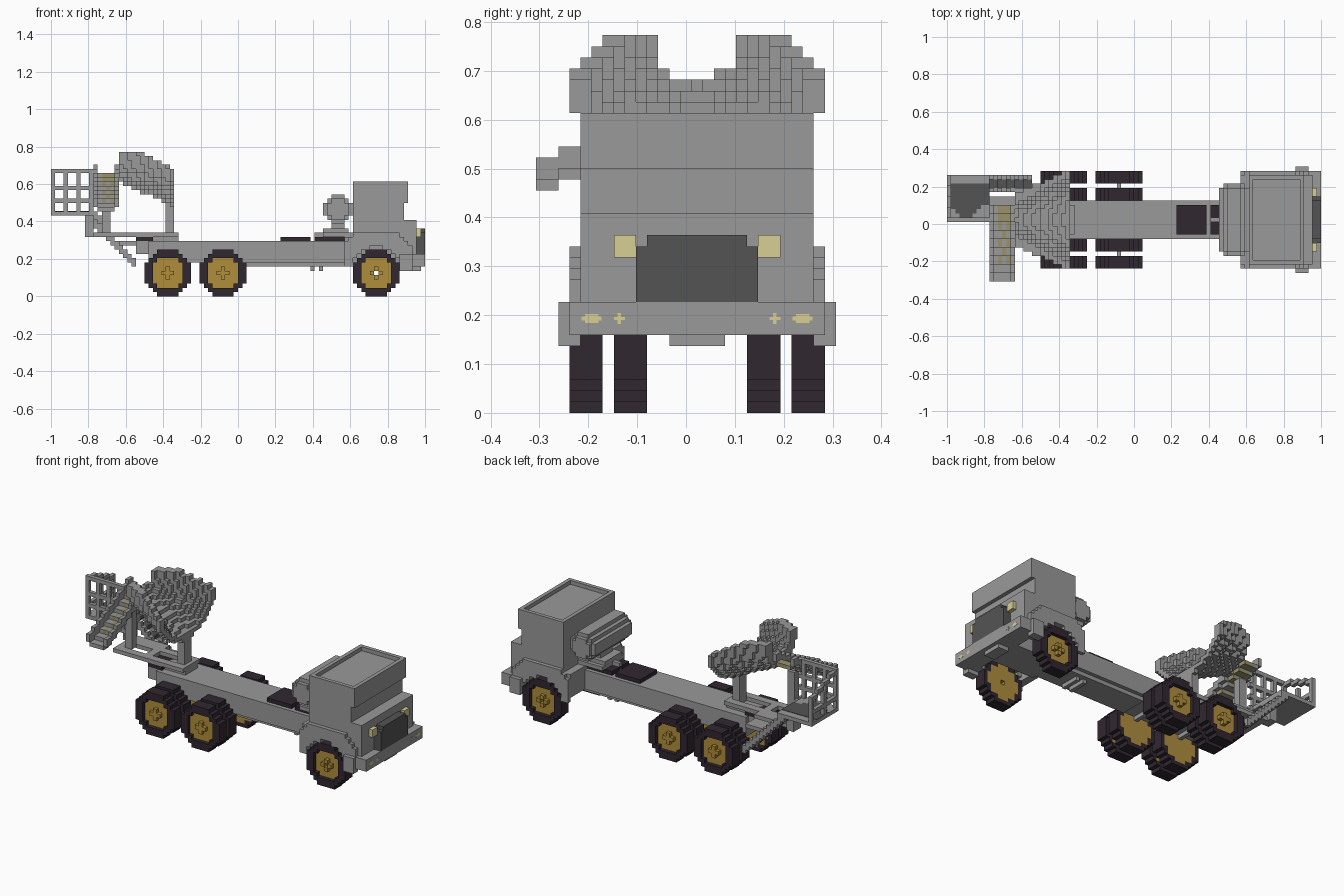
import bpy, bmesh
from mathutils import Vector

cube = bpy.data.objects.get("Cube")
if cube:
    bpy.data.objects.remove(cube, do_unlink=True)

U = 2 / 88                       # block size
MID = 14.5                       # truck centre line, in blocks
ORIGIN = Vector((44, 13.5, 0))


def material(name, r, g, b):
    m = bpy.data.materials.new(name)
    m.use_nodes = True
    m.diffuse_color = (r, g, b, 1)
    m.node_tree.nodes["Principled BSDF"].inputs["Base Color"].default_value = (r, g, b, 1)
    return m


GREY = material("body grey", .32, .32, .32)
DARK = material("dark grey", .088, .088, .088)
TYRE = material("tyre black", .03, .021, .03)
GOLD = material("hub gold", .43, .27, .045)
LAMP = material("lamp cream", .68, .62, .3)
DUST = material("dusty olive", .32, .29, .15)


def blocks(name, xr, yr, zr, mats, rule):
    """Block solid: rule gives a material slot, or None for empty."""
    cells = {}
    for i in range(*xr):
        for j in range(*yr):
            for k in range(*zr):
                slot = rule(i, j, k)
                if slot is not None:
                    cells[i, j, k] = slot
    bm = bmesh.new()
    verts = {}

    def vert(p):
        if p not in verts:
            verts[p] = bm.verts.new((Vector(p) - ORIGIN) * U)
        return verts[p]

    for c, slot in cells.items():
        for a in range(3):
            for side in (0, 1):
                n = list(c)
                n[a] += 2 * side - 1
                if tuple(n) in cells:
                    continue
                loop = []
                for s, t in ((0, 0), (1, 0), (1, 1), (0, 1)):
                    p = list(c)
                    p[a] += side
                    p[(a + 1) % 3] += s
                    p[(a + 2) % 3] += t
                    loop.append(vert(tuple(p)))
                f = bm.faces.new(loop if side else loop[::-1])
                f.material_index = slot
    bmesh.ops.dissolve_limit(bm, angle_limit=.01, verts=bm.verts[:],
                             edges=bm.edges[:], delimit={'MATERIAL'})
    me = bpy.data.meshes.new(name)
    bm.to_mesh(me)
    bm.free()
    for m in mats:
        me.materials.append(m)
    bpy.context.collection.objects.link(bpy.data.objects.new(name, me))


def box(name, x0, x1, y0, y1, z0, z1, mat=GREY):
    bpy.ops.mesh.primitive_cube_add(size=1)
    ob = bpy.context.object
    ob.name = name
    lo, hi = Vector((x0, y0, z0)), Vector((x1, y1, z1))
    ob.location = ((lo + hi) / 2 - ORIGIN) * U
    ob.scale = (hi - lo) * U
    ob.data.materials.append(mat)


def pair(name, x0, x1, y0, y1, z0, z1, mat=GREY):
    box("right_" + name, x0, x1, y0, y1, z0, z1, mat)
    box("left_" + name, x0, x1, 2 * MID - y1, 2 * MID - y0, z0, z1, mat)


# Wheels: recessed hub with a raised cross outside, wider flat disc inside
FRONT = 76
def wheel(name, cx, y0, outer, hole):
    inner = 2 * y0 + 2 - outer

    def rule(i, j, k):
        dx, dz = abs(i - cx), abs(k - 5)
        d = dx * dx + dz * dz
        if d > 30 or (hole and d == 0):
            return None
        if d > (18 if j == inner else 13):
            return 0
        return None if j == outer and d > 1 else 1
    blocks(name, (cx - 5, cx + 6), (y0, y0 + 3), (0, 11), [TYRE, GOLD], rule)


for cx, axle in ((27, "rear"), (40, "middle"), (FRONT, "front")):
    wheel(axle + "_wheel_right", cx, 3, 3, axle == "front")
    wheel(axle + "_wheel_left", cx, 23, 25, axle == "front")
    if axle != "front":
        wheel(axle + "_inner_wheel_right", cx, 7, 7, False)
        wheel(axle + "_inner_wheel_left", cx, 19, 21, False)
        box(axle + "_axle", cx, cx + 1, 5, 24, 7, 8)

# Chassis
box("chassis", 23, 72, 10, 19, 8, 13)
box("chassis_tail", 20, 23, 11, 18, 10, 13)
box("chassis_keel", 45, 72, 11, 18, 7, 8)
for x in (61, 63):
    box("hanging_bracket", x, x + 1, 12, 17, 6, 8)
box("deck_plate", 54, 61, 11, 18, 13, 14, TYRE)
pair("engine_plate", 62, 69, 11, 14, 13, 14, TYRE)
box("rear_plate", 20, 24, 11, 18, 13, 14, TYRE)


# Cab with wheel wells, an open underside and a recessed roof
def from_front_wheel(i, k):
    return ((i - FRONT) ** 2 + (k - 5) ** 2) ** .5


def cab_rule(i, j, k):
    if k < 13 and not 10 <= j < 19 and from_front_wheel(i, k) < 6.3:
        return None
    if k < 12 and i < 83 and 6 <= j < 23 and not 10 <= j < 19:
        return None
    if k >= 18 and i >= (84 if k >= 22 else 83):
        return None
    if k == 26 and 72 <= i < 83 and 5 <= j < 24:
        return None
    return 0


def fender_rule(i, j, k):
    return 0 if 6.3 <= from_front_wheel(i, k) <= 10.3 else None


blocks("cab", (71, 86), (4, 25), (7, 27), [GREY], cab_rule)
blocks("right_fender", (69, 85), (3, 4), (7, 15), [GREY], fender_rule)
blocks("left_fender", (69, 85), (25, 26), (7, 15), [GREY], fender_rule)
box("cab_back_step", 69, 71, 4, 25, 8, 14)

# Nose
box("bumper", 84, 88, 3, 26, 7, 10)
pair("bumper_wing", 82, 85, 2, 4, 6, 10)
box("bumper_lip", 84, 87, 12, 17, 6, 7)
box("grille", 86, 88, 9, 20, 10, 15, DARK)
box("grille_top", 86, 88, 10, 19, 15, 16, DARK)
pair("headlight", 86, 87, 7, 9, 14, 16, LAMP)
pair("fog_lamp", 88, 88.04, 4.1, 5.9, 8.3, 8.7, LAMP)
pair("fog_lamp_core", 88, 88.05, 4.4, 5.6, 8.1, 8.9, LAMP)
pair("marker_lamp", 88, 88.04, 7, 8, 8.35, 8.65, LAMP)
pair("marker_lamp_core", 88, 88.05, 7.35, 7.65, 8, 9, LAMP)


# Water tank behind the cab
def tank_rule(i, j, k):
    r = 12.5 if 7 <= j < 22 else 6
    return 0 if (i - 67) ** 2 + (k - 20) ** 2 <= r else None


blocks("water_tank", (64, 71), (6, 23), (17, 24), [GREY], tank_rule)
box("tank_base", 64, 71, 10, 19, 14, 15)
box("tank_saddle", 64, 70, 11, 18, 15, 16)
box("tank_neck", 66, 69, 12, 17, 16, 18)
box("tank_step", 62, 64, 14, 15, 14, 15)


# Half-funnel hopper, open on top
def hopper_rule(i, j, k):
    t = (i + .5 - 16) / 13
    rim = round(34 - max(0, i - 20) * .45)
    radius, depth = 6.2 + 5.5 * t, rim - 27 + 6 * t
    wall = 2.7 - 1.2 * t
    dy, dz = j + .5 - MID, rim - k - .5
    if dz < 0 or (dy / radius) ** 2 + (dz / depth) ** 2 > 1:
        return None
    inner = (dy / (radius - wall)) ** 2 + (dz / (depth - wall)) ** 2
    return 0 if inner > 1 else None


blocks("hopper", (16, 29), (3, 26), (20, 34), [GREY], hopper_rule)


# Discharge chute sloping down to the side, dustiest at its upper end
def chute_rule(i, j, k):
    h = k - 20 - j // 2
    if not 0 <= h < 3 or (h == 0 and i in (10, 15)):
        return None
    if h > 0 and 11 <= i < 15:
        return None
    dusty = h == 0 and j > 3 and 12 <= i < 15 and (j > 13 or (i + j // 2) % 2 == 0)
    return 1 if dusty else 0


blocks("chute", (10, 16), (0, 18), (20, 31), [GREY, DUST], chute_rule)

# Subframe below the hopper
box("hopper_post", 27, 29, 13, 16, 13, 23)
pair("subframe_rail", 10, 30, 11, 13, 14, 15)
for x in (10, 18, 28):
    box("subframe_crossbar", x, x + 2, 11, 18, 14, 15)
box("subframe_foot", 20, 30, 12, 17, 13, 14)
for x in range(9, 14):
    box("subframe_brace", x, x + 1, 14, 15, 28 - x, 30 - x)
box("chute_post", 12, 14, 13, 15, 15, 26)

# Service platform with a dark tread plate, rails on the inner side and the back
box("platform", 0, 10, 14, 25, 19, 20)
box("platform_tread", 0, 10, 18, 23, 20, 20.1, DARK)
for row, half in enumerate((3.5, 2.5, 1.5)):
    box("platform_tread_arch", 4.5 - half, 4.5 + half, 17 - row, 18 - row, 20, 20.1, DARK)
for z in (22, 25, 29):
    box("platform_inner_rail", 0, 11, 14, 15, z, z + 1)
for x in (0, 3, 6, 9):
    box("platform_inner_post", x, x + 1, 14, 15, 19, 30)
for n in range(4):
    y = 15 + 2.5 * n
    box("platform_back_rail", 0, 1, y, y + 2.5, 28.5 - n, 29.5 - n)
box("platform_back_mid_rail", 0, 1, 15, 25, 22, 23)
for y in (19, 24):
    box("platform_back_post", 0, 1, y, y + 1, 19, 26)

# Ladder stepping down from the platform
for n in range(12):
    x, z = 8 + n, 18 - n
    for y in (21, 24):
        box("ladder_rail", x, x + 1, y, y + 1, z, z + 2)
    if n % 2 == 0:
        box("ladder_rung", x, x + 2, 22, 24, z, z + 1, DARK)
box("ladder_brace", 16, 21, 18, 22, 12, 13)
box("platform_strut", 8, 10, 18, 21, 14, 19)
box("platform_tie", 9, 20, 18, 20, 14, 15)
